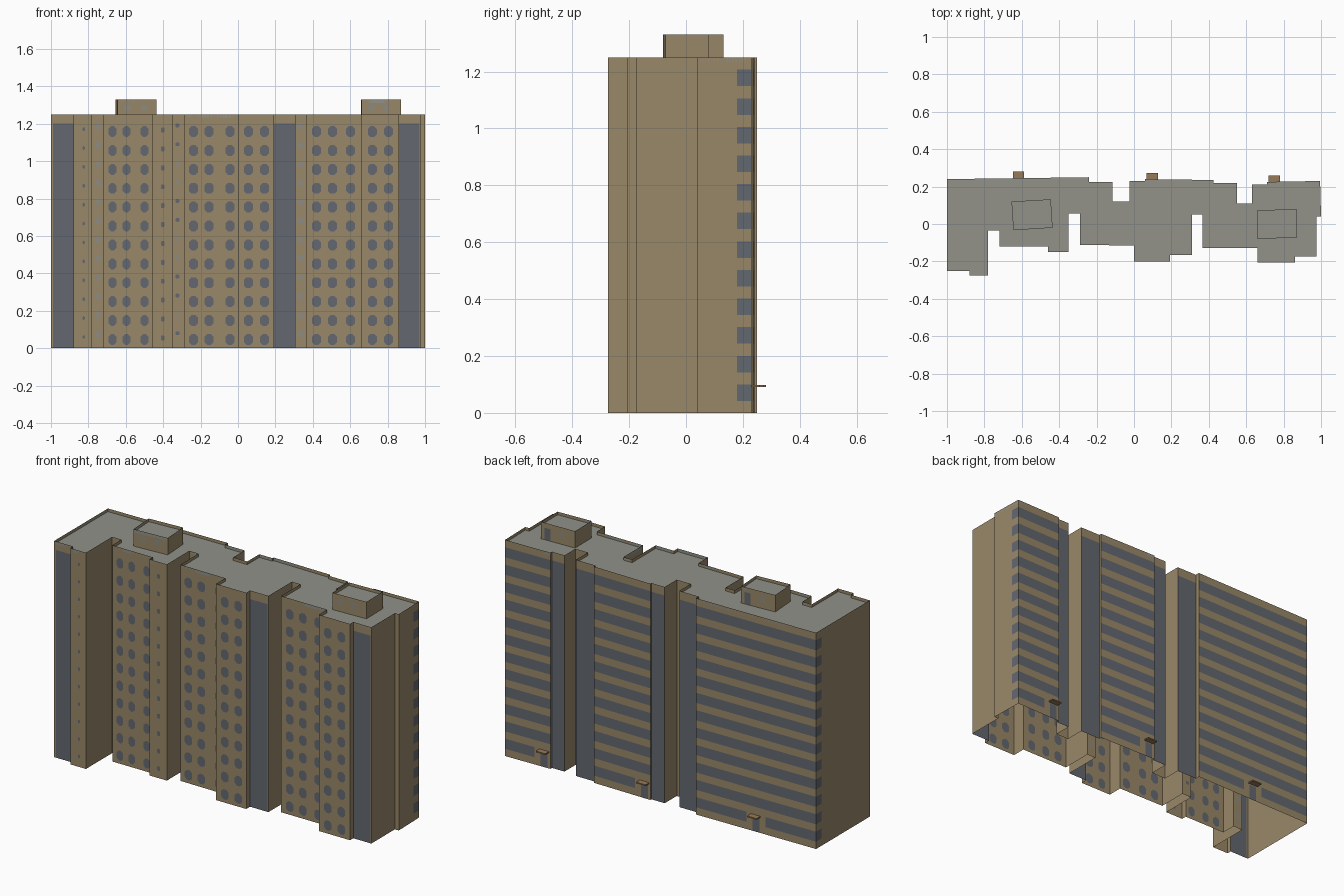
import bpy, bmesh
from mathutils import Vector

if "Cube" in bpy.data.objects:
    bpy.data.objects.remove(bpy.data.objects["Cube"])

WALL, SLATE, ROOF, PALE, BROWN = range(5)
mats = []
for name, col in [("tan_wall", (0.318, 0.246, 0.14)), ("slate_glass", (0.125, 0.138, 0.162)),
                  ("grey_roof", (0.287, 0.287, 0.254)), ("pale_glass", (0.27, 0.26, 0.215)),
                  ("brown_canopy", (0.314, 0.195, 0.098))]:
    m = bpy.data.materials.new(name)
    m.diffuse_color = (*col, 1)
    m.use_nodes = True
    m.node_tree.nodes["Principled BSDF"].inputs["Base Color"].default_value = m.diffuse_color
    mats.append(m)


def finish(bm, name):
    me = bpy.data.meshes.new(name)
    bm.to_mesh(me)
    bm.free()
    for m in mats:
        me.materials.append(m)
    ob = bpy.data.objects.new(name, me)
    bpy.context.collection.objects.link(ob)


# A panel is (a0, a1, z0, z1, chamfer, material); a runs along the wall's main axis
def pane(a, z, w, h, c, mat):
    return (a - w / 2, a + w / 2, z - h / 2, z + h / 2, c, mat)


def windows(*xs, w=0.048, h=0.058, z=0.047, c=0.014, mat=SLATE, rows=range(12)):
    return [pane(x, z + 0.101 * k, w, h, c, mat) for x in xs for k in rows]


def strip(a0, a1, top=1.2):
    return [(a0, a1, 0, top, 0, SLATE)]


def bands(a0, a1, door=None):
    out = []
    for k in range(12):
        z = 0.042 + 0.1006 * k
        spans = [(a0, a1)]
        if door is not None and k == 0:
            spans = [(a0, door - 0.06), (door + 0.06, a1)]
        out += [(s, e, z, z + 0.058, 0, SLATE) for s, e in spans if e > s]
    if door is not None:
        out.append((door - 0.022, door + 0.022, 0, 0.085, 0, SLATE))
    return out


def wall(bm, p, q, z0, z1, panels):
    """Wall from p to q, cut into cells so that the panels become faces of it."""
    ax = 0 if abs(q[0] - p[0]) > abs(q[1] - p[1]) else 1
    length = abs(q[ax] - p[ax])
    ps = []
    for a0, a1, b0, b1, c, m in panels:
        t = sorted(min(1, max(0, (a - p[ax]) / (q[ax] - p[ax]))) for a in (a0, a1))
        ps.append((t[0], t[1], b0, b1, c, m))
    ts = sorted({round(v, 5) for r in ps for v in r[:2]} | {0, 1})
    zs = sorted({round(v, 5) for r in ps for v in r[2:4]} | {z0, z1})

    def face(pts, mat):
        f = bm.faces.new([bm.verts.new((p[0] + (q[0] - p[0]) * t, p[1] + (q[1] - p[1]) * t, z))
                          for t, z in pts])
        f.material_index = mat

    for s, e in zip(ts, ts[1:]):
        for b, d in zip(zs, zs[1:]):
            tm, zm = (s + e) / 2, (b + d) / 2
            hit = next((r for r in ps if r[0] < tm < r[1] and r[2] < zm < r[3]), None)
            if hit is None or hit[4] == 0:
                face([(s, b), (e, b), (e, d), (s, d)], hit[5] if hit else WALL)
                continue
            # window with cut corners
            u, v = hit[4] / length, hit[4]
            face([(s + u, b), (e - u, b), (e, b + v), (e, d - v),
                  (e - u, d), (s + u, d), (s, d - v), (s, b + v)], hit[5])
            for x, z, i, j in [(s, b, 1, 1), (e, b, -1, 1), (e, d, -1, -1), (s, d, 1, -1)]:
                tri = [(x, z), (x + i * u, z), (x, z + j * v)]
                face(tri if i * j > 0 else tri[::-1], WALL)


def shell(name, outline, z0, z1):
    """Open-bottomed block: walls, thin parapet and sunken roof."""
    bm = bmesh.new()
    for i, (x, y, panels) in enumerate(outline):
        q = outline[(i + 1) % len(outline)]
        wall(bm, (x, y), q[:2], z0, z1, panels)
    bmesh.ops.remove_doubles(bm, verts=bm.verts, dist=1e-4)
    top = bm.faces.new([bm.verts.new((x, y, z1)) for x, y, _ in outline])
    rim = bmesh.ops.inset_region(bm, faces=[top], thickness=0.009, use_even_offset=True)["faces"]
    for f in rim:
        f.material_index = ROOF
    top.material_index = ROOF
    ext = bmesh.ops.extrude_face_region(bm, geom=[top])["geom"]
    for f in [g for g in ext if isinstance(g, bmesh.types.BMFace)]:
        f.material_index = ROOF
        for e in f.edges:
            for side in e.link_faces:
                side.material_index = ROOF
    bmesh.ops.translate(bm, vec=Vector((0, 0, -0.018)),
                        verts=[g for g in ext if isinstance(g, bmesh.types.BMVert)])
    if top.is_valid:
        bmesh.ops.delete(bm, geom=[top], context='FACES_ONLY')
    finish(bm, name)


small = dict(w=0.03, h=0.034, z=0.075, c=0.008)
notch = dict(w=0.02, h=0.02, z=0.08, c=0.004)
dark_rows = (0, 2, 3, 6, 7, 10, 11)
doors = (-0.618, 0.098, 0.75)

# Footprint, counter-clockwise; each point carries the panels of the wall that starts there
outline = [
    # left end, then the front from left to right
    (-1, 0.24, bands(0.19, 0.24)),
    (-1, -0.25, strip(-0.99, -0.88)), (-0.88, -0.25, []),
    (-0.88, -0.275, windows(-0.825, w=0.014, h=0.022, z=0.06, c=0.0065)), (-0.78, -0.275, []),
    (-0.78, -0.035, windows(-0.748, **small, mat=PALE)), (-0.72, -0.035, []),
    (-0.72, -0.12, windows(-0.671, -0.596, -0.5, w=0.042)), (-0.46, -0.12, []),
    (-0.46, -0.15, windows(-0.403, w=0.02, h=0.026, z=0.055, c=0.004)), (-0.35, -0.15, []),
    (-0.35, 0.055, windows(-0.324, **notch, rows=dark_rows)
     + windows(-0.324, **notch, mat=PALE, rows=[k for k in range(12) if k not in dark_rows])),
    (-0.29, 0.055, []),
    (-0.29, -0.112, windows(-0.238, -0.155, -0.043)), (0, -0.115, []),
    (0, -0.2, windows(0.056, 0.142)), (0.193, -0.2, []),
    (0.193, -0.165, strip(0.193, 0.305)), (0.31, -0.165, []),
    (0.31, 0.05, windows(0.335, **small, mat=PALE)), (0.365, 0.05, []),
    (0.365, -0.128, windows(0.42, 0.505, 0.602)), (0.66, -0.128, []),
    (0.66, -0.205, windows(0.718, 0.805)), (0.86, -0.205, []),
    (0.86, -0.175, strip(0.86, 0.97)), (0.975, -0.175, []),
    # right end
    (0.975, 0.04, []), (1, 0.04, bands(0.18, 0.23)),
    # back from right to left
    (0.995, 0.23, bands(0.71, 0.995, doors[2])), (0.71, 0.225, []),
    (0.71, 0.21, strip(0.63, 0.71)), (0.63, 0.21, []),
    (0.63, 0.11, []), (0.55, 0.11, []),
    (0.55, 0.22, strip(0.425, 0.55)), (0.425, 0.22, []),
    (0.425, 0.235, bands(0.06, 0.425, doors[1])), (0.06, 0.24, []),
    (0.06, 0.23, strip(-0.025, 0.06)), (-0.025, 0.23, []),
    (-0.025, 0.12, []), (-0.115, 0.12, []),
    (-0.115, 0.225, strip(-0.24, -0.115)), (-0.24, 0.225, []),
    (-0.24, 0.25, bands(-1, -0.24, doors[0])),
]
shell("apartment_block", outline, 0, 1.25)

# Rooftop machine rooms, slightly turned
for name, corners, wins, door, back in [
        ("left_roof_house", [(-0.645, -0.033), (-0.435, -0.02), (-0.445, 0.132), (-0.655, 0.12)],
         (-0.59, -0.5), -0.485, -0.57),
        ("right_roof_house", [(0.66, -0.08), (0.872, -0.072), (0.87, 0.08), (0.658, 0.073)],
         (0.712, 0.79), 0.83, 0.745)]:
    front = [pane(x, 1.287, 0.038, 0.034, 0.011, PALE) for x in wins]
    rear = [pane(door, 1.268, 0.036, 0.066, 0, SLATE), pane(back, 1.287, 0.036, 0.034, 0.011, PALE)]
    shell(name, [(*c, p) for c, p in zip(corners, (front, [], rear, []))], 1.23, 1.33)

# Canopies over the three back entrances
for i, (x, y) in enumerate(zip(doors, (0.282, 0.272, 0.258))):
    bm = bmesh.new()
    bmesh.ops.create_cube(bm, size=1)
    for v in bm.verts:
        v.co = Vector((x + v.co.x * 0.06, y - 0.0175 + v.co.y * 0.035, 0.094 + v.co.z * 0.007))
    for f in bm.faces:
        f.material_index = BROWN
    finish(bm, "entrance_canopy_%d" % (i + 1))
